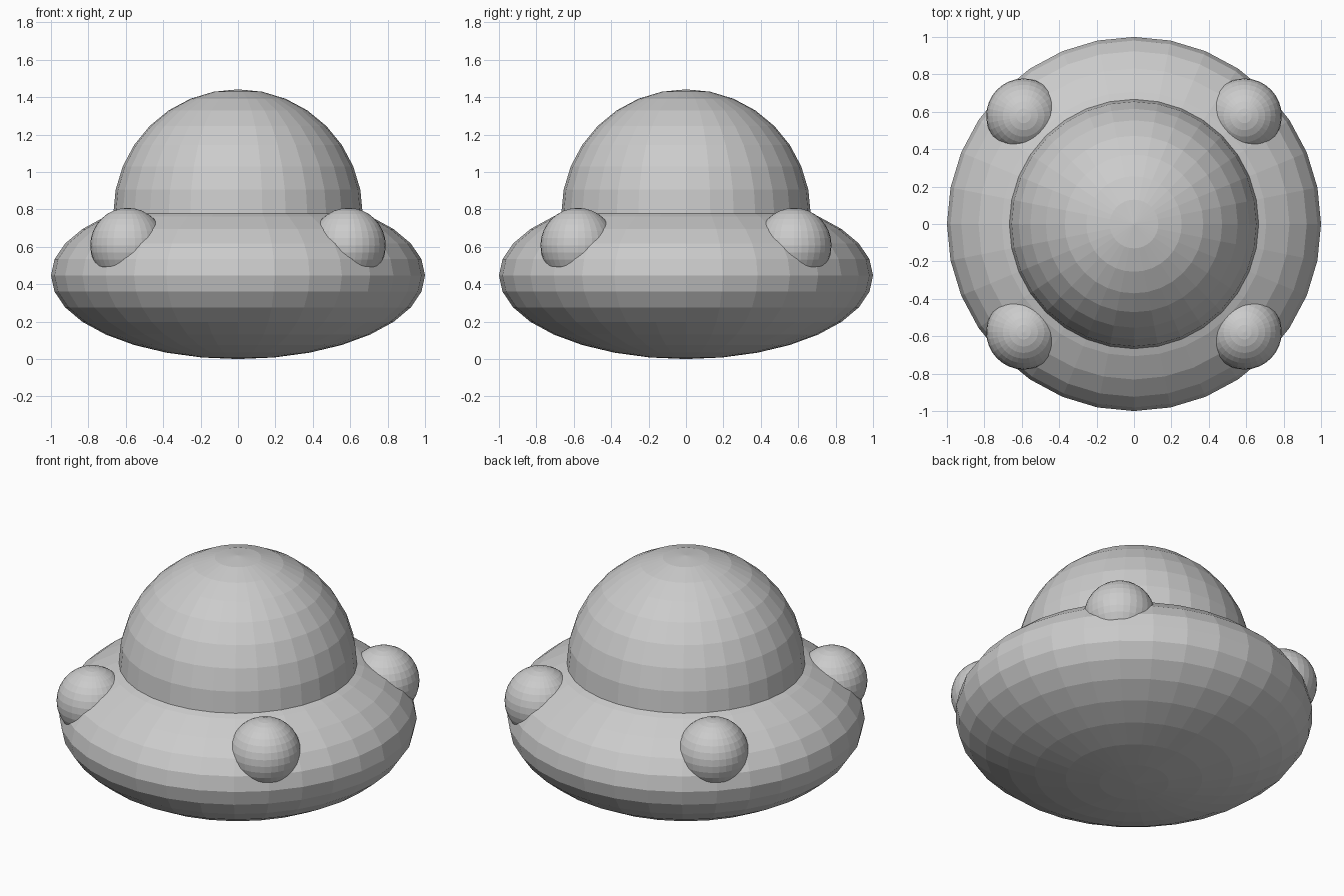
import bpy

if "Cube" in bpy.data.objects:
    bpy.data.objects.remove(bpy.data.objects["Cube"])


def ball(name, location, scale):
    """Flat-shaded faceted sphere, 32 segments by 16 rings."""
    bpy.ops.mesh.primitive_uv_sphere_add(segments=32, ring_count=16, radius=1,
                                         location=location)
    obj = bpy.context.object
    obj.name = name
    obj.scale = scale
    bpy.ops.object.transform_apply(location=False, rotation=False, scale=True)
    return obj


# Flattened saucer body
ball("saucer_body", (0, 0, 0.447), (1, 1, 0.447))

# Round dome, lower half sunk into the body
ball("dome", (0, 0, 0.775), (0.667, 0.667, 0.667))

# Four lights half sunk into the upper rim
for side, sx in (("left", -1), ("right", 1)):
    for end, sy in (("front", -1), ("back", 1)):
        ball(f"{end}_{side}_light", (sx * 0.59, sy * 0.578, 0.608), (0.2, 0.2, 0.2))
